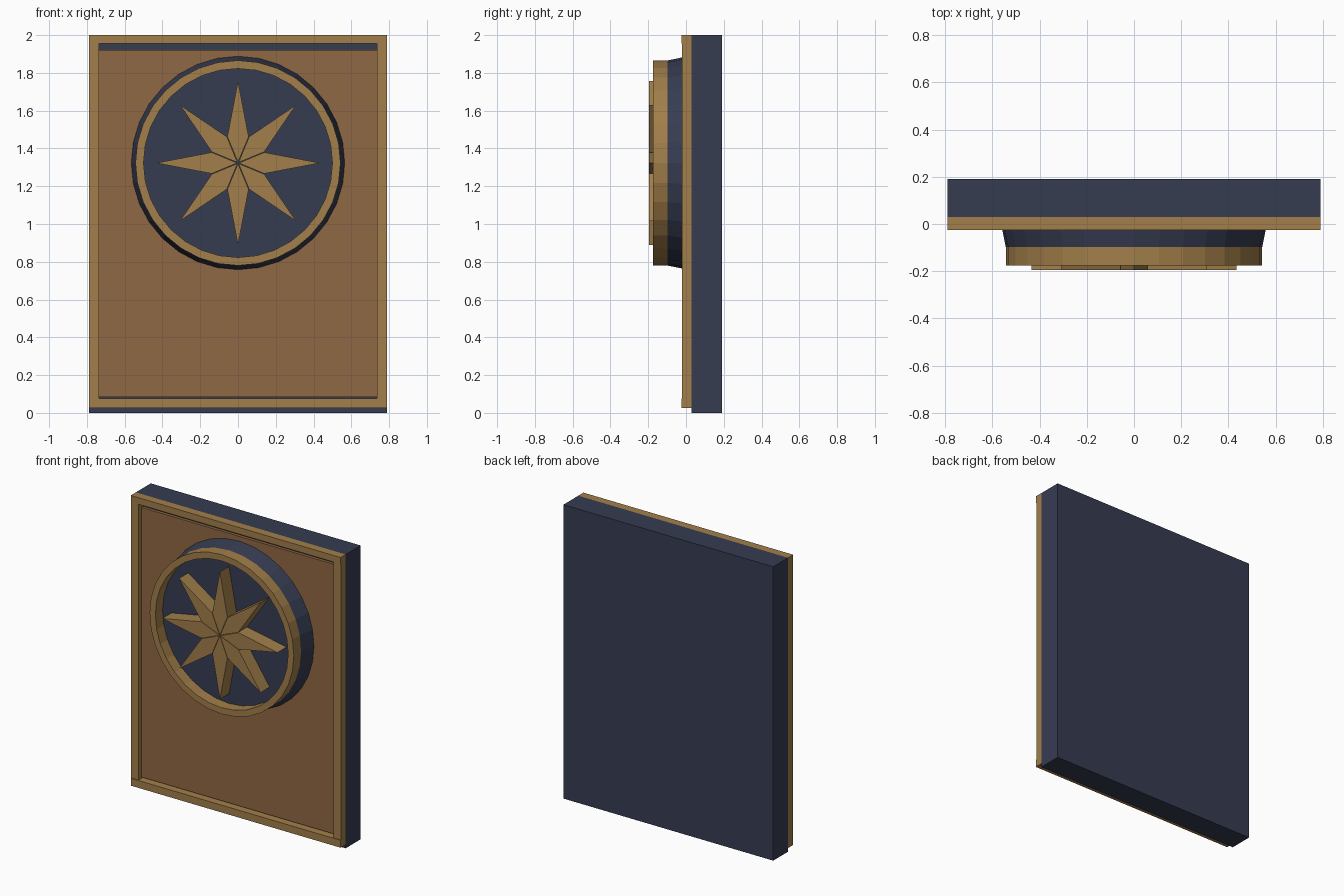
import bpy, bmesh, math

cube = bpy.data.objects.get("Cube")
if cube:
    bpy.data.objects.remove(cube, do_unlink=True)


def material(name, rgb):
    m = bpy.data.materials.new(name)
    m.use_nodes = True
    m.diffuse_color = (*rgb, 1)
    m.node_tree.nodes["Principled BSDF"].inputs["Base Color"].default_value = (*rgb, 1)
    return m


navy = material("navy", (0.037, 0.045, 0.083))
gold = material("gold", (0.36, 0.21, 0.068))
brown = material("brown", (0.28, 0.14, 0.058))

CENTRE_Z = 1.323
SIDES = 32


def finish(name, bm, mat):
    bmesh.ops.recalc_face_normals(bm, faces=bm.faces)
    mesh = bpy.data.meshes.new(name)
    bm.to_mesh(mesh)
    bm.free()
    mesh.materials.append(mat)
    obj = bpy.data.objects.new(name, mesh)
    bpy.context.collection.objects.link(obj)
    return obj


def box(name, x, y, z, mat):
    bm = bmesh.new()
    bmesh.ops.create_cube(bm, size=1)
    for v in bm.verts:
        for axis, (low, high) in enumerate((x, y, z)):
            v.co[axis] = high if v.co[axis] > 0 else low
    return finish(name, bm, mat)


def lathe(name, profile, mat, closed=False):
    """Turn (radius, y) points about the medallion axis."""
    bm = bmesh.new()
    rings = []
    for r, y in profile:
        angles = [math.tau * i / SIDES for i in range(SIDES)]
        rings.append([bm.verts.new((r * math.sin(a), y, CENTRE_Z + r * math.cos(a))) for a in angles])
    pairs = list(zip(rings, rings[1:]))
    if closed:
        pairs.append((rings[-1], rings[0]))
    else:
        bm.faces.new(rings[0])
        bm.faces.new(rings[-1])
    for a, b in pairs:
        for i in range(SIDES):
            j = (i + 1) % SIDES
            bm.faces.new((a[i], a[j], b[j], b[i]))
    return finish(name, bm, mat)


# Backing slab and recessed panel
box("backing_slab", (-0.79, 0.79), (0.03, 0.19), (0, 2), navy)
box("front_panel", (-0.735, 0.735), (0.01, 0.03), (0.085, 1.92), brown)

# Frame bars
box("top_rail", (-0.79, 0.79), (-0.025, 0.03), (1.955, 2), gold)
box("bottom_rail", (-0.79, 0.79), (-0.025, 0.03), (0.025, 0.075), gold)
for side, x in (("right", (-0.79, -0.735)), ("left", (0.735, 0.79))):
    box(side + "_stile", x, (-0.02, 0.03), (0.075, 1.955), gold)

# Medallion: tapered disc and raised rim
lathe("medallion_disc", [(0.567, 0.02), (0.543, -0.097)], navy)
lathe("medallion_rim", [(0.543, -0.09), (0.543, -0.175), (0.5, -0.175), (0.5, -0.09)], gold, True)

# Eight-pointed star made of kite-shaped rays
half = math.pi / 8
for k in range(8):
    bm = bmesh.new()
    turn = k * math.pi / 4
    outline = ((0.004, 0), (0.15, half * 0.98), (0.434, 0), (0.15, -half * 0.98))
    verts = [bm.verts.new((r * math.sin(turn + a), -0.195, CENTRE_Z + r * math.cos(turn + a)))
             for r, a in outline]
    face = bm.faces.new(verts)
    out = bmesh.ops.extrude_face_region(bm, geom=[face], use_keep_orig=True)
    for v in out["geom"]:
        if isinstance(v, bmesh.types.BMVert):
            v.co.y = -0.095
    finish("star_ray_%d" % (k + 1), bm, gold)
